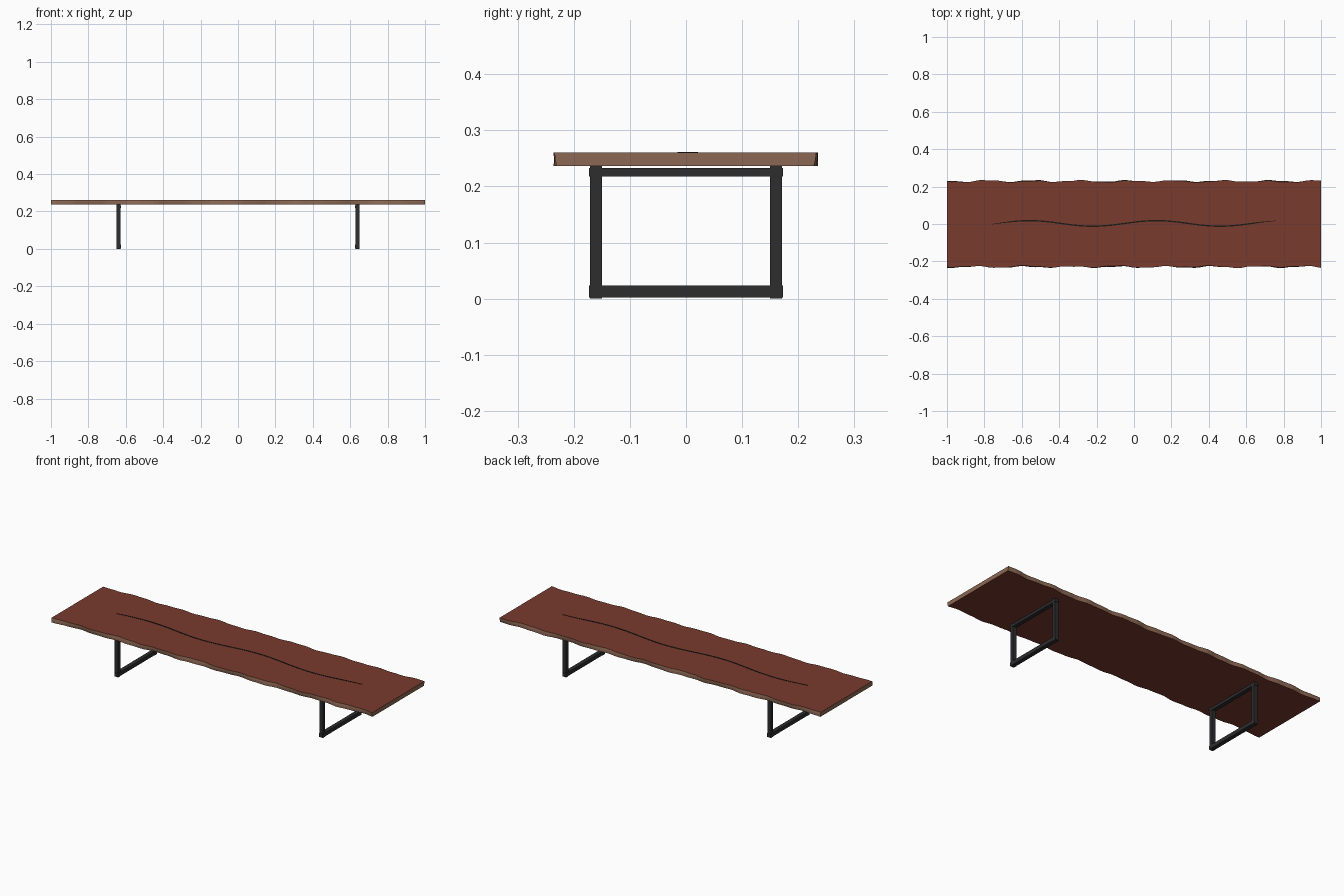
import bpy, bmesh, math

if "Cube" in bpy.data.objects:
    bpy.data.objects.remove(bpy.data.objects["Cube"])

def material(name, rgb):
    m = bpy.data.materials.new(name)
    m.diffuse_color = (*rgb, 1)
    m.use_nodes = True
    m.node_tree.nodes["Principled BSDF"].inputs["Base Color"].default_value = m.diffuse_color
    return m

red_wood = material("red_wood", (0.19, 0.043, 0.027))
bark = material("pale_bark", (0.26, 0.135, 0.085))
black_steel = material("black_steel", (0.026, 0.026, 0.028))
dark_crack = material("dark_crack", (0.012, 0.009, 0.008))

def finish(name, bm, mats):
    bmesh.ops.recalc_face_normals(bm, faces=bm.faces)
    me = bpy.data.meshes.new(name)
    bm.to_mesh(me)
    bm.free()
    for m in mats:
        me.materials.append(m)
    ob = bpy.data.objects.new(name, me)
    bpy.context.collection.objects.link(ob)
    return ob

def loft(bm, sections, mat_of_side=lambda i: 0, cap_mat=0):
    """Join a row of equal cross-sections into a closed solid."""
    rings = [[bm.verts.new(p) for p in s] for s in sections]
    n = len(rings[0])
    for a, b in zip(rings, rings[1:]):
        for i in range(n):
            j = (i + 1) % n
            bm.faces.new((a[i], a[j], b[j], b[i])).material_index = mat_of_side(i)
    for r in (rings[0], rings[-1]):
        bm.faces.new(r).material_index = cap_mat

def box(name, size, loc, mat):
    bm = bmesh.new()
    bmesh.ops.create_cube(bm, size=1)
    for v in bm.verts:
        v.co = [c * s + o for c, s, o in zip(v.co, size, loc)]
    return finish(name, bm, [mat])

# Live-edge slab: wavy long sides in bark, flat red top and bottom
BOTTOM, TOP = 0.236, 0.26

def edge(x, phase):
    return (0.2285 + 0.004 * math.sin(25 * x + phase)
            + 0.002 * math.sin(57 * x + 2 * phase))

sections = []
for k in range(81):
    x = -1 + k / 40
    f, b = edge(x, 0.6), edge(x, 2.4)
    lean = 0.002 * math.sin(14 * x)
    sections.append([(x, -f + lean, BOTTOM), (x, b - lean, BOTTOM),
                     (x, b + 0.001, (BOTTOM + TOP) / 2),
                     (x, b + lean, TOP), (x, -f - lean, TOP),
                     (x, -f - 0.001, (BOTTOM + TOP) / 2)])
bm = bmesh.new()
loft(bm, sections, lambda i: 0 if i in (0, 3) else 1, cap_mat=1)
finish("slab_top", bm, [red_wood, bark])

# Thin winding crack along the middle of the top
sections = []
for k in range(49):
    x = -0.76 + 1.52 * k / 48
    y = 0.003 + 0.015 * math.cos(2 * math.pi * (x - 0.12) / 0.68)
    w = 0.0035 * min(1, 0.3 + 5 * (0.76 - abs(x)))
    sections.append([(x, y - w, TOP - 0.002), (x, y + w, TOP - 0.002),
                     (x, y + w, TOP + 0.0015), (x, y - w, TOP + 0.0015)])
bm = bmesh.new()
loft(bm, sections)
finish("slab_crack", bm, [dark_crack])

# Two rectangular steel leg frames
for side, sx in (("left", -1), ("right", 1)):
    x = sx * 0.638
    for end, sy in (("front", -1), ("back", 1)):
        box(f"{side}_{end}_post", (0.022, 0.021, BOTTOM), (x, sy * 0.1605, BOTTOM / 2), black_steel)
    box(f"{side}_foot_bar", (0.023, 0.346, 0.021), (x, 0, 0.0125), black_steel)
    box(f"{side}_top_bar", (0.023, 0.346, 0.015), (x, 0, 0.2255), black_steel)
